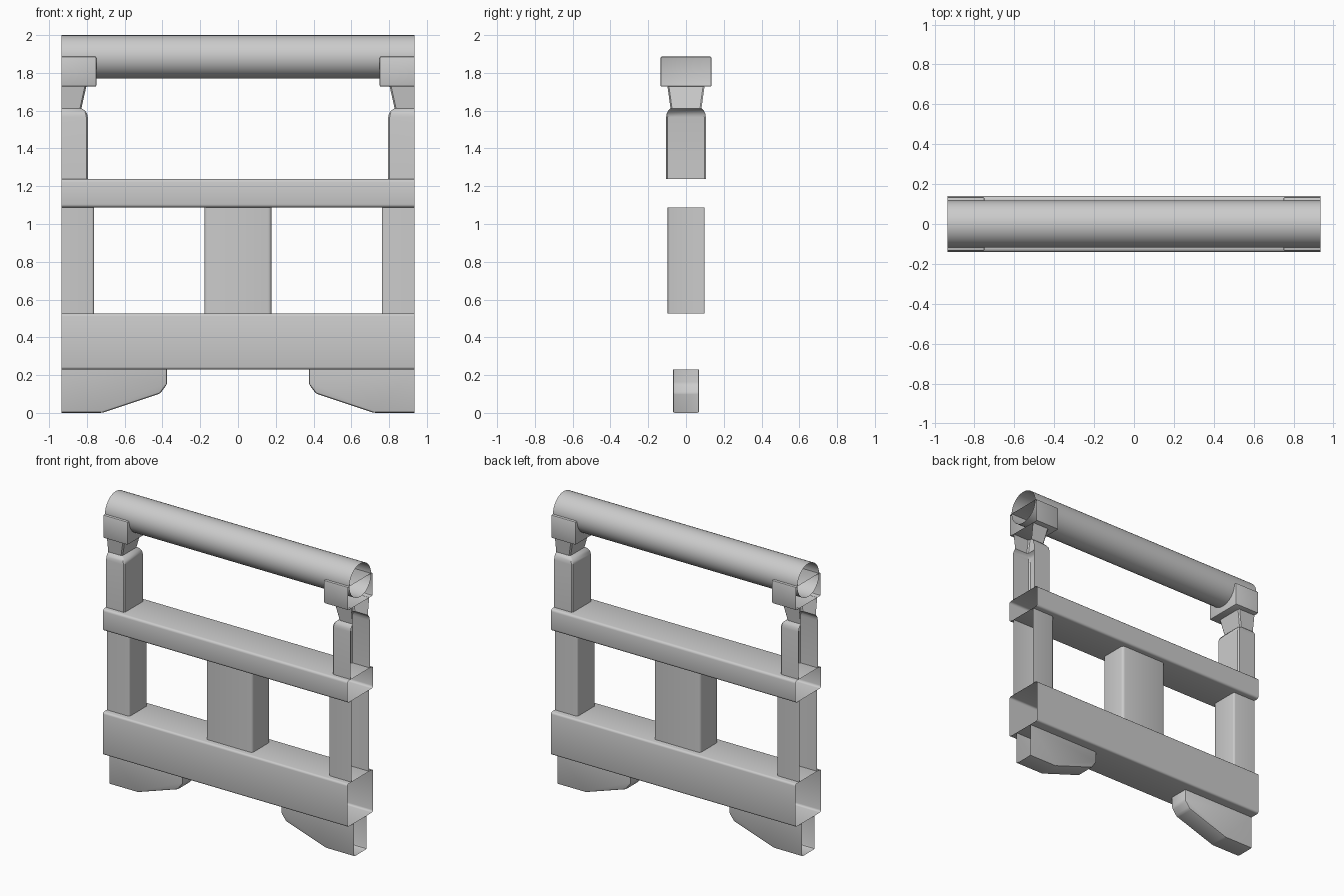
import bpy, bmesh, math
from mathutils import Vector

if "Cube" in bpy.data.objects:
    bpy.data.objects.remove(bpy.data.objects["Cube"])

END = 0.935  # the module is cut open at x = +-END


def finish(name, bm, cut=True, mirror=False):
    """Trim at the open module ends, then turn the bmesh into an object."""
    if cut:
        for s in (-1, 1):
            bmesh.ops.bisect_plane(bm, geom=bm.verts[:] + bm.edges[:] + bm.faces[:],
                                   plane_co=(s * END, 0, 0), plane_no=(s, 0, 0),
                                   clear_outer=True)
    bmesh.ops.recalc_face_normals(bm, faces=bm.faces[:])
    # open shells: make the normals point away from the part's core
    core = sum((v.co for v in bm.verts), Vector()) / len(bm.verts)
    if sum((f.calc_center_median() - core).dot(f.normal) * f.calc_area() for f in bm.faces) < 0:
        bmesh.ops.reverse_faces(bm, faces=bm.faces[:])
    me = bpy.data.meshes.new(name)
    bm.to_mesh(me)
    bm.free()
    ob = bpy.data.objects.new(name, me)
    bpy.context.collection.objects.link(ob)
    if mirror:
        ob.modifiers.new("Mirror", 'MIRROR').use_mirror_merge = False
    bpy.ops.object.select_all(action='DESELECT')
    ob.select_set(True)
    bpy.context.view_layer.objects.active = ob
    bpy.ops.object.shade_smooth_by_angle(angle=math.radians(35))
    return ob


def prism(profile, hy):
    """Extrude an x-z outline from -hy to +hy."""
    bm = bmesh.new()
    f = bm.faces.new([bm.verts.new((x, -hy, z)) for x, z in profile])
    r = bmesh.ops.extrude_face_region(bm, geom=[f])
    for v in r["geom"]:
        if isinstance(v, bmesh.types.BMVert):
            v.co.y = hy
    bmesh.ops.recalc_face_normals(bm, faces=bm.faces[:])
    return bm


def box(x0, x1, hy, z0, z1):
    return prism([(x0, z0), (x1, z0), (x1, z1), (x0, z1)], hy)


def bevel(bm, width, segs=2, axis=None):
    """Round all edges, or only those running along one axis."""
    edges = [e for e in bm.edges if axis is None or
             abs((e.verts[0].co - e.verts[1].co).normalized()[axis]) > 0.99]
    bmesh.ops.bevel(bm, geom=edges, offset=width, segments=segs,
                    profile=0.5, affect='EDGES', clamp_overlap=True)


def post(name, x0, x1, hy, z0, z1, width, mirror):
    bm = box(x0, x1, hy, z0, z1)
    bevel(bm, width, 3, axis=2)
    caps = [f for f in bm.faces if abs(f.normal.z) > 0.9]
    bmesh.ops.delete(bm, geom=caps, context='FACES')
    finish(name, bm, mirror=mirror)


# Handrail: open tube
bm = bmesh.new()
N = 32
rings = [[bm.verts.new((x, 0.118 * math.cos(2 * math.pi * i / N),
                        1.885 + 0.115 * math.sin(2 * math.pi * i / N))) for i in range(N)]
         for x in (-END, END)]
for i in range(N):
    j = (i + 1) % N
    bm.faces.new((rings[0][i], rings[0][j], rings[1][j], rings[1][i]))
finish("handrail", bm, cut=False)

# Horizontal hollow beams
for name, z0, z1, w in (("middle_rail", 1.088, 1.238, 0.016), ("lower_rail", 0.23, 0.526, 0.014)):
    bm = box(-1.2, 1.2, 0.14, z0, z1)
    bevel(bm, w, 3, axis=0)
    finish(name, bm)

# Posts between the beams
post("center_post", -0.177, 0.177, 0.098, 0.526, 1.088, 0.018, False)
post("side_post", 0.762, 1.2, 0.098, 0.526, 1.088, 0.012, True)

# Upper posts with rounded shoulder and flared neck, as stacked open rings
bm = bmesh.new()
prev = None
c = 0.008
for z, xi, hy in ((1.238, 0.795, 0.105), (1.565, 0.795, 0.105), (1.585, 0.799, 0.102),
                  (1.6, 0.81, 0.094), (1.612, 0.829, 0.082), (1.728, 0.803, 0.098)):
    pts = [(END, -hy), (xi + c, -hy), (xi, c - hy), (xi, hy - c), (xi + c, hy), (END, hy)]
    ring = [bm.verts.new((x, y, z)) for x, y in pts]
    if prev:
        for k in range(5):
            bm.faces.new((prev[k], prev[k + 1], ring[k + 1], ring[k]))
    prev = ring
finish("upper_post", bm, cut=False, mirror=True)

# Brackets holding the handrail
bm = box(0.75, 1.2, 0.135, 1.727, 1.887)
bevel(bm, 0.008, 2)
finish("rail_bracket", bm, mirror=True)

# Feet with sloping underside
bm = prism([(1.2, 0.003), (0.72, 0.003), (0.413, 0.105), (0.375, 0.155),
            (0.375, 0.26), (1.2, 0.26)], 0.07)
bevel(bm, 0.012, 2)
for v in bm.verts:
    v.co.z = max(v.co.z - 0.003, 0)
bmesh.ops.bisect_plane(bm, geom=bm.verts[:] + bm.edges[:] + bm.faces[:],
                       plane_co=(0, 0, 0.23), plane_no=(0, 0, 1), clear_outer=True)
finish("foot", bm, mirror=True)
